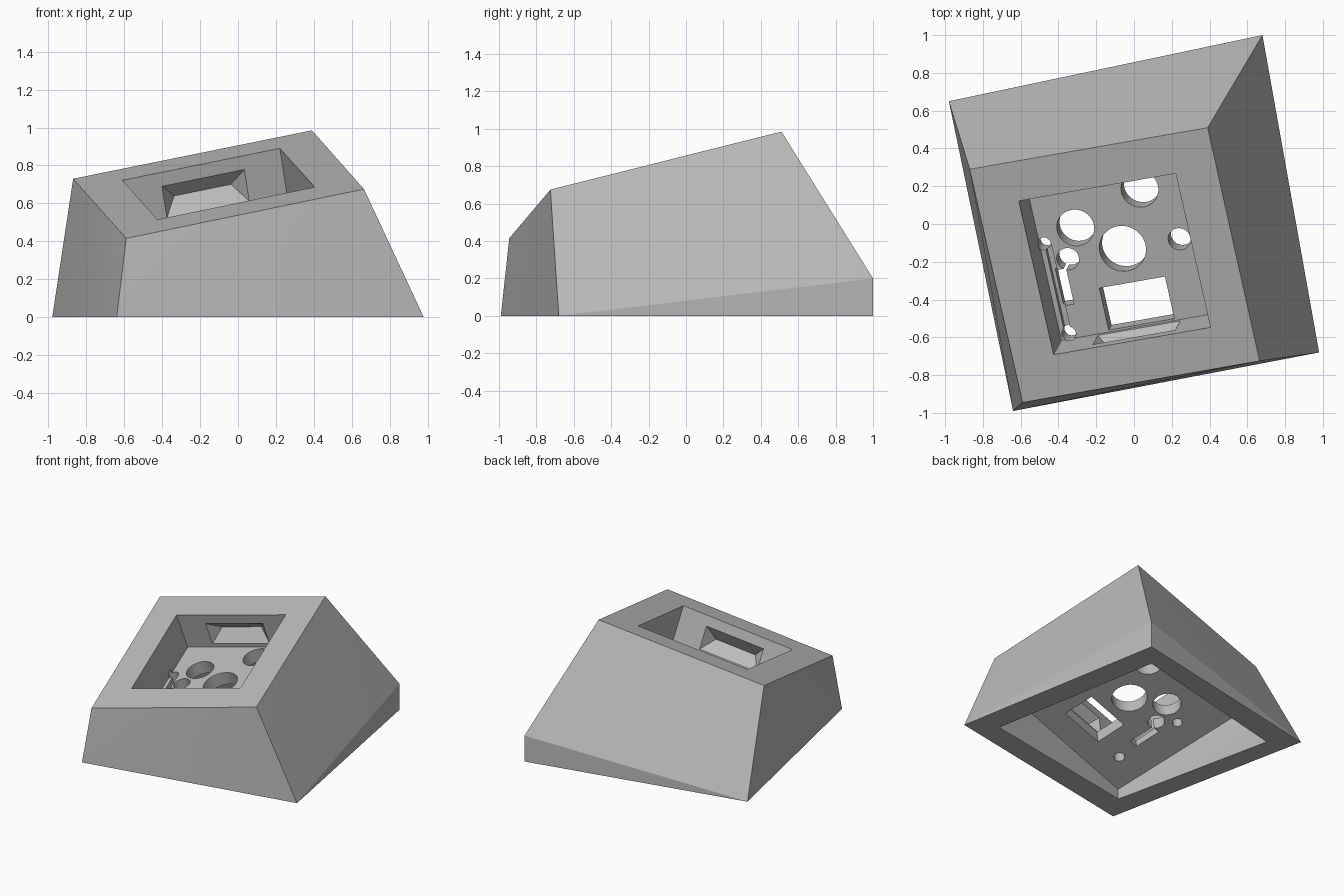
import bpy
import bmesh
from mathutils import Vector, Matrix

if "Cube" in bpy.data.objects:
    bpy.data.objects.remove(bpy.data.objects["Cube"], do_unlink=True)

grey = bpy.data.materials.new("plain_grey")
grey.use_nodes = True
grey.diffuse_color = (0.5, 0.5, 0.5, 1)
grey.node_tree.nodes["Principled BSDF"].inputs["Base Color"].default_value = (0.5, 0.5, 0.5, 1)

# Tilted frame of the top face: columns are across, along and out
across = Vector((0.83, 0.145, 0.17)).normalized()
out = across.cross(Vector((-0.185, 0.815, 0.205))).normalized()
along = out.cross(across)
turn = Matrix((across, along, out)).transposed()
middle = Vector((-0.1025, -0.2125, 0.703))
HALF = 0.43      # half width of the pocket
FLOOR = 0.28     # depth of the pocket floor
CEILING = 0.38   # depth of the underside of the plate


def tilted(a, b, depth):
    return middle + turn @ Vector((a, b, -depth))


def plane_point(x, y, depth):
    """Point above (x, y) on the plane lying depth below the top face."""
    base = middle - out * depth
    z = base.z - (out.x * (x - base.x) + out.y * (y - base.y)) / out.z
    return Vector((x, y, z))


def local(x, y):
    p = turn.transposed() @ (plane_point(x, y, FLOOR) - middle)
    return p.x, p.y


def hull(name, points):
    bm = bmesh.new()
    for p in points:
        bm.verts.new(p)
    bmesh.ops.convex_hull(bm, input=bm.verts)
    bmesh.ops.dissolve_limit(bm, angle_limit=0.01, verts=bm.verts, edges=bm.edges)
    bmesh.ops.recalc_face_normals(bm, faces=bm.faces)
    mesh = bpy.data.meshes.new(name)
    bm.to_mesh(mesh)
    bm.free()
    mesh.materials.append(grey)
    obj = bpy.data.objects.new(name, mesh)
    bpy.context.collection.objects.link(obj)
    return obj


def box(name, a, b, wide, long, top, bottom):
    return hull(name, [tilted(a + i * wide / 2, b + j * long / 2, d)
                       for i in (-1, 1) for j in (-1, 1) for d in (top, bottom)])


def round_hole(name, x, y, radius):
    a, b = local(x, y)
    bm = bmesh.new()
    bmesh.ops.create_cone(bm, cap_ends=True, segments=48, radius1=radius,
                          radius2=radius, depth=0.2)
    place = Matrix.Translation(tilted(a, b, 0.35)) @ turn.to_4x4()
    bmesh.ops.transform(bm, matrix=place, verts=bm.verts)
    mesh = bpy.data.meshes.new(name)
    bm.to_mesh(mesh)
    bm.free()
    mesh.materials.append(grey)
    obj = bpy.data.objects.new(name, mesh)
    bpy.context.collection.objects.link(obj)
    return obj


# Slanted body
body = hull("housing", [
    (-0.64, -0.99, 0), (0.98, -0.68, 0), (0.68, 1, 0), (0.68, 1, 0.2), (-0.98, 0.65, 0),
    (-0.59, -0.945, 0.415), (0.665, -0.725, 0.675), (0.39, 0.51, 0.985), (-0.87, 0.29, 0.73)])

cutters = []

# Square pocket in the top
cutters.append(box("pocket_cutter", 0, 0, 2 * HALF, 2 * HALF, -0.1, FLOOR))

# Hollow underside, open at the base
rim = [(-0.51, -0.78), (0.77, -0.55), (0.53, 0.82), (-0.79, 0.5)]
roof = [(-0.51, -0.78), (0.74, -0.555), (0.38, 0.58), (-0.78, 0.33)]
cutters.append(hull("cavity_cutter",
                    [(x, y, z) for x, y in rim for z in (-0.05, 0)]
                    + [plane_point(x, y, CEILING) for x, y in roof]))

# Wedge shaped latch notches in the front and back pocket walls
for side, name in ((-1, "front_notch_cutter"), (1, "back_notch_cutter")):
    wall = [tilted(i * 0.225, side * (HALF + e), d)
            for i in (-1, 1) for e in (-0.03, 0) for d in (0.075, 0.25)]
    ridge = [tilted(i * 0.155, side * (HALF + 0.08), 0.163) for i in (-1, 1)]
    cutters.append(hull(name, wall + ridge))

# Round holes through the plate
for n, (x, y, radius) in enumerate([
        (0.03, 0.185, 0.1), (-0.31, -0.02, 0.1), (-0.06, -0.13, 0.125), (0.24, -0.08, 0.06),
        (-0.475, -0.105, 0.035), (-0.35, -0.185, 0.06), (-0.345, -0.58, 0.038)]):
    cutters.append(round_hole("round_hole_cutter_%d" % n, x, y, radius))

# Rectangular window, slot and shallow channel
a, b = local(0.015, -0.42)
cutters.append(box("window_cutter", a, b, 0.36, 0.235, 0.25, 0.45))
a, b = local(-0.37, -0.335)
cutters.append(box("slot_cutter", a, b, 0.065, 0.2, 0.25, 0.45))
a, b = local(-0.405, -0.33)
cutters.append(box("channel_cutter", a, b, 0.035, 0.47, 0.25, FLOOR + 0.04))

# Cut everything out of the body
bpy.context.view_layer.objects.active = body
for cutter in cutters:
    cutter.hide_render = True
    mod = body.modifiers.new("cut", 'BOOLEAN')
    mod.operation = 'DIFFERENCE'
    mod.solver = 'EXACT'
    mod.object = cutter
    bpy.ops.object.modifier_apply(modifier=mod.name)
    bpy.data.objects.remove(cutter, do_unlink=True)

# Crisp edges, smooth hole walls
bpy.ops.object.select_all(action='DESELECT')
body.select_set(True)
bpy.ops.object.shade_smooth_by_angle(angle=0.35)
